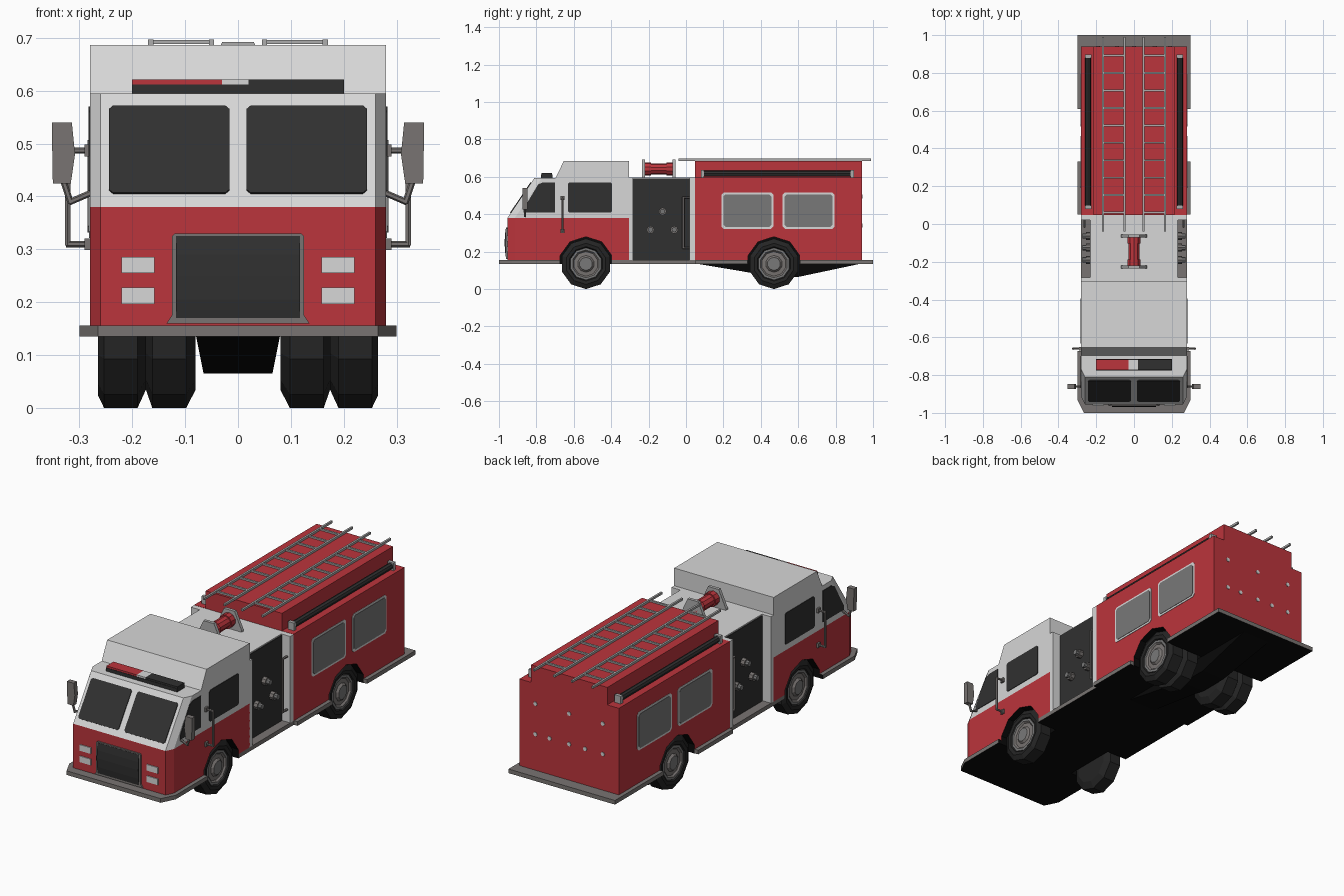
import bpy, bmesh, math
from mathutils import Matrix, Vector

if "Cube" in bpy.data.objects:
    bpy.data.objects.remove(bpy.data.objects["Cube"])

def material(name, r, g, b):
    m = bpy.data.materials.new(name)
    m.diffuse_color = (r, g, b, 1)
    m.use_nodes = True
    m.node_tree.nodes["Principled BSDF"].inputs["Base Color"].default_value = m.diffuse_color
    return m

RED = material("fire red", .50, .035, .045)
WHITE = material("off white", .68, .68, .68)
GRAY = material("trim gray", .19, .175, .168)
STEEL = material("light steel", .42, .42, .42)
GLASS = material("dark glass", .03, .03, .03)
RUBBER = material("tyre black", .018, .018, .018)
BLACK = material("underside black", .003, .003, .003)
SHUTTER = material("locker gray", .19, .19, .19)

def finish(name, bm, mats, rule=None):
    bmesh.ops.recalc_face_normals(bm, faces=bm.faces)
    me = bpy.data.meshes.new(name)
    if rule:
        for f in bm.faces:
            f.material_index = rule(f)
    bm.to_mesh(me)
    bm.free()
    for m in mats:
        me.materials.append(m)
    ob = bpy.data.objects.new(name, me)
    bpy.context.collection.objects.link(ob)
    return ob

def loft(name, rings, mats, rule=None, closed=False):
    """Skin a list of equal-length rings; cap the ends unless closed on an axis."""
    bm = bmesh.new()
    vs = [[bm.verts.new(p) for p in r] for r in rings]
    n = len(rings[0])
    for a, b in zip(vs, vs[1:]):
        for i in range(n):
            bm.faces.new((a[i], a[(i + 1) % n], b[(i + 1) % n], b[i]))
    bm.faces.new(vs[0])
    bm.faces.new(vs[-1])
    return finish(name, bm, mats, rule)

def prism(name, pts, axis, lo, hi, mats, rule=None, mat=None):
    """Extrude a 2D outline along X (y,z), Y (x,z) or Z (x,y)."""
    put = {'X': lambda p, d: (d, *p), 'Y': lambda p, d: (p[0], d, p[1]), 'Z': lambda p, d: (*p, d)}[axis]
    ob = loft(name, [[put(p, d) for p in pts] for d in (lo, hi)], mats, rule)
    if mat:
        ob.data.transform(mat)
    return ob

def rect(a0, a1, b0, b1, c=0):
    """Rectangle outline, optionally with clipped corners."""
    if not c:
        return [(a0, b0), (a1, b0), (a1, b1), (a0, b1)]
    return [(a0 + c, b0), (a1 - c, b0), (a1, b0 + c), (a1, b1 - c),
            (a1 - c, b1), (a0 + c, b1), (a0, b1 - c), (a0, b0 + c)]

def box(name, x, y, z, m):
    return prism(name, rect(*sorted(x), *y), 'Z', *z, [m])

def circle(u, v, r, n, ph=0):
    return [(u + r * math.cos(ph + i * math.tau / n), v + r * math.sin(ph + i * math.tau / n)) for i in range(n)]

def rod(name, path, r, m, n=6):
    """Straight bars joined along a path."""
    bm = bmesh.new()
    for a, b in zip(path, path[1:]):
        a, b = Vector(a), Vector(b)
        d = b - a
        mat = Matrix.Translation((a + b) / 2) @ d.to_track_quat('Z', 'Y').to_matrix().to_4x4()
        bmesh.ops.create_cone(bm, cap_ends=True, segments=n, radius1=r, radius2=r, depth=d.length + r, matrix=mat)
    return finish(name, bm, [m])

# chassis plate with running boards
half = [(.265, -1), (.28, -.97), (.30, -.93), (.30, -.66), (.28, -.66), (.28, .05), (.30, .05),
        (.30, .33), (.28, .33), (.28, .61), (.30, .61), (.30, 1)]
plate = prism("chassis_plate", half + [(-x, y) for x, y in reversed(half)], 'Z', .135, .156,
              [GRAY, BLACK], lambda f: int(f.normal.z < -.5))
belly = [(.05, .137), (.36, .085), (.45, .065), (.6, .065), (.94, .137)]
loft("underbody_tank", [[(x * (.065 + (z - .065) * .2), y, z) for y, z in belly] for x in (-1, 1)], [BLACK])

# cab with chamfered front corners, red below the belt line
def cab_ring(z, f):
    return [(-.28, -.305, z), (-.28, f + .04, z), (-.26, f, z), (.26, f, z), (.28, f + .04, z), (.28, -.305, z)]
cab = loft("cab", [cab_ring(.155, -.955), cab_ring(.38, -.955), cab_ring(.595, -.81)], [WHITE, RED],
           lambda f: int(f.calc_center_median().z < .37))
prism("raised_roof", [(-.697, .594), (-.653, .686), (-.305, .686), (-.305, .594)], 'X', -.28, .28, [WHITE])

# rear body with shelf steps
rear = prism("rear_body", [(-.28, .155), (.28, .155), (.28, .597), (.215, .597), (.215, .686),
                           (-.215, .686), (-.215, .597), (-.28, .597)], 'Y', .047, .94, [RED])

# pump section with recessed sides
prism("pump_section", [(-.28, -.306), (.28, -.306), (.28, -.283), (.23, -.283), (.23, .02), (.28, .02), (.28, .048),
                       (-.28, .048), (-.28, .02), (-.23, .02), (-.23, -.283), (-.28, -.283)], 'Z', .155, .596, [WHITE])

# wheel arches
def cut(ob, y, x0):
    for s in (1, -1):
        c = prism("arch_cutter", circle(y, .135, .145, 10, math.pi / 2), 'X', *sorted((s * x0, s * .4)), [BLACK])
        mod = ob.modifiers.new("arch", 'BOOLEAN')
        mod.operation, mod.solver, mod.object = 'DIFFERENCE', 'EXACT', c
        mod.material_mode = 'TRANSFER'
        bpy.context.view_layer.update()
        me = bpy.data.meshes.new_from_object(ob.evaluated_get(bpy.context.evaluated_depsgraph_get()))
        ob.modifiers.clear()
        ob.data = me
        bpy.data.objects.remove(c)

FRONT_Y, REAR_Y = -.535, .47
cut(cab, FRONT_Y, .165)
cut(rear, REAR_Y, .075)
cut(plate, FRONT_Y, .165)
cut(plate, REAR_Y, .075)

# wheels: ten-sided lathes, rear ones doubled
def wheel(name, y, s, profile, mats, rule=None):
    rings = [[(s * x, *p) for p in circle(y, .135, r, 10, math.pi / 2)] for r, x in profile]
    loft(name, rings, mats, rule)

single = [(.085, .25), (.092, .262), (.11, .265), (.135, .253), (.135, .19), (.10, .174)]
inner = [(.135, .162), (.135, .098), (.10, .08)]
hub = [(.086, .25), (.086, .258), (.074, .258), (.066, .25), (.045, .252), (.035, .262), (.02, .262)]
for s, side in ((1, "right"), (-1, "left")):
    for tag, y, prof in (("front", FRONT_Y, single), ("rear", REAR_Y, single + inner)):
        wheel(f"{tag}_tyre_{side}", y, s, prof, [RUBBER])
        wheel(f"{tag}_hub_{side}", y, s, hub, [GRAY, SHUTTER],
              lambda f: int(abs(f.calc_center_median().x) > .2575))

# windscreen panes on the sloped front
v = Vector((0, .145, .215)).normalized()
n = Vector((0, -v.z, v.y))
slope = Matrix(((1, 0, 0, 0), (0, v.y, n.y, -.955), (0, v.z, n.z, .38), (0, 0, 0, 1)))
for s, side in ((1, "right"), (-1, "left")):
    prism(f"windscreen_{side}", rect(*sorted((s * .016, s * .244)), .03, .229, .008), 'Z', -.003, .004,
          [GLASS], mat=slope)

# grille, headlights
prism("grille_frame", [(-.135, .16), (.135, .16), (.125, .175), (.125, .325), (.12, .33),
                       (-.12, .33), (-.125, .325), (-.125, .175)], 'Y', -.962, -.95, [GRAY])
prism("grille", [(-.95, .17), (-.963, .17), (-.968, .205), (-.97, .25), (-.968, .29), (-.963, .325), (-.95, .325)],
      'X', -.117, .117, [GLASS])
for s in (1, -1):
    for z in (.197, .255):
        box("headlight", (s * .158, s * .22), (-.96, -.95), (z, z + .031), WHITE)

# light bar
box("light_bar_base", (-.2, .2), (-.775, -.715), (.593, .612), GLASS)
for a, b, m in ((-.2, -.03, RED), (-.03, .02, WHITE), (.02, .2, GLASS)):
    box("light_bar_lens", (a, b), (-.773, -.717), (.612, .621), m)

for s, side in ((1, "right"), (-1, "left")):
    def on_side(name, pts, x0, x1, m):
        return prism(f"{name}_{side}", pts, 'X', *sorted((s * x0, s * x1)), [m])
    # cab side windows
    on_side("door_window", [(-.868, .41), (-.70, .41), (-.70, .57), (-.765, .57), (-.79, .56), (-.868, .43)],
            .276, .283, GLASS)
    on_side("crew_window", rect(-.632, -.395, .41, .57, .008), .276, .283, GLASS)
    # lockers
    for y in (.19, .517):
        on_side("locker_frame", rect(y, y + .277, .322, .517, .012), .276, .282, WHITE)
        on_side("locker_shutter", rect(y + .01, y + .267, .332, .507, .012), .276, .284, SHUTTER)
    # pump panel, outlets and rail
    on_side("pump_panel", rect(-.283, .02, .156, .59), .228, .234, GLASS)
    for y, z in ((-.125, .415), (-.19, .317), (-.063, .317)):
        on_side("pump_outlet", circle(y, z, .021, 8), .232, .255, GRAY)
        on_side("pump_outlet_cap", circle(y, z, .014, 8), .255, .272, SHUTTER)
    rod(f"pump_rail_{side}", [(s * .262, .022, .22), (s * .262, -.015, .22), (s * .262, -.015, .49),
                              (s * .262, .022, .49)], .006, GRAY)
    # grab rail and mirror
    rod(f"grab_rail_{side}", [(s * .28, -.66, .31), (s * .322, -.66, .31), (s * .322, -.66, .487),
                              (s * .28, -.66, .487)], .006, GRAY)
    for z in (.31, .487):
        box("grab_rail_foot", (s * .278, s * .29), (-.67, -.65), (z - .011, z + .011), GRAY)
    prism(f"mirror_{side}", [(s * x, z) for x, z in ((.316, .425), (.35, .425), (.352, .54), (.314, .54), (.308, .48))],
          'Y', -.873, -.848, [GRAY])
    rod(f"mirror_arm_{side}", [(s * .275, -.86, .408), (s * .317, -.86, .39), (s * .33, -.86, .43)], .006, GRAY)
    # hard suction hose on the shelf
    rod(f"shelf_hose_{side}", [(s * .243, .09, .617), (s * .243, .885, .617)], .016, GLASS, 8)
    for y in (.088, .888):
        box("hose_clamp", (s * .226, s * .26), (y - .009, y + .009), (.595, .636), STEEL)
    # roof ladder
    for x in (.05, .165):
        box(f"ladder_rail_{side}", (s * (x - .005), s * (x + .005)), (-.04, .99), (.686, .697), STEEL)
    for i in range(10):
        y = .06 + i * .0925
        box(f"ladder_rung_{side}", (s * .05, s * .165), (y - .005, y + .005), (.688, .696), STEEL)

# hose reel
for y in (-.228, -.063):
    prism("reel_bracket", [(-.07, .595), (.07, .595), (.07, .605), (.03, .692), (-.03, .692), (-.07, .605)],
          'Y', y - .008, y + .008, [STEEL])
rod("reel_drum", [(0, -.22, .642), (0, -.07, .642)], .03, RED, 10)
for y in (-.208, -.083):
    rod("reel_flange", [(0, y - .002, .642), (0, y + .002, .642)], .036, RED, 10)

# small rear lamps
for x, z in ((.19, .495), (0, .495), (-.19, .495), (.19, .34), (.11, .34), (0, .34), (-.09, .34), (-.19, .34)):
    prism("rear_lamp", circle(x, z, .011, 6), 'Y', .936, .943, [WHITE])
